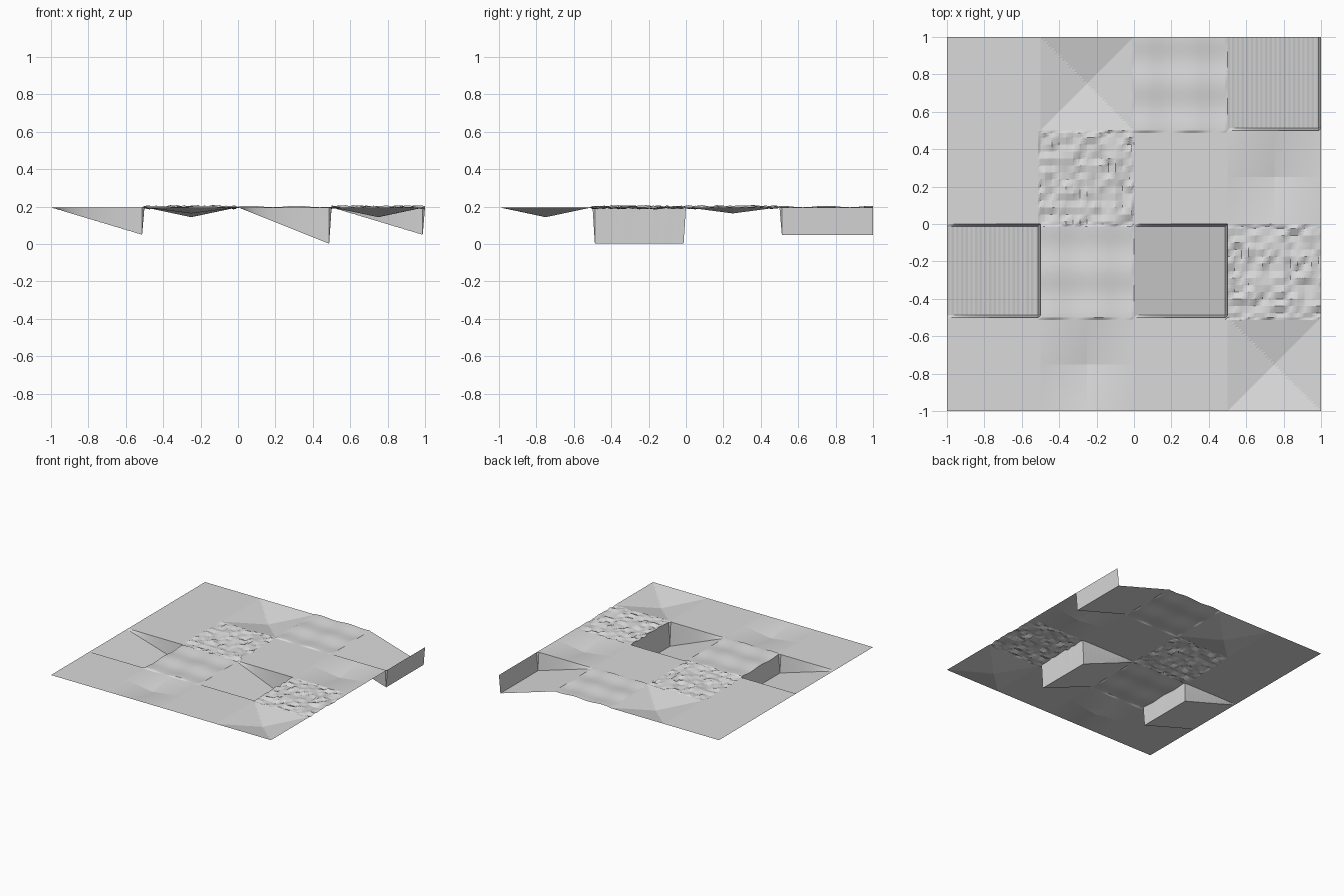
import bpy
import math
import random

random.seed(4)
CELLS = 40                    # grid cells along one tile
TILES = 4                     # tiles along one side
STEP = 2 / (CELLS * TILES)    # width of one cell
BASE = 0.196                  # height of the level ground
QUANTUM = 0.0025              # smallest height step

if "Cube" in bpy.data.objects:
    bpy.data.objects.remove(bpy.data.objects["Cube"], do_unlink=True)

ground = bpy.data.materials.new("ground_grey")
ground.use_nodes = True
grey = (0.7, 0.7, 0.7, 1)
ground.diffuse_color = grey
ground.node_tree.nodes["Principled BSDF"].inputs["Base Color"].default_value = grey

# Tile kinds, back row first
LAYOUT = [
    ["flat", "pit", "waves", "ridged_ramp"],
    ["flat", "rough", "flat", "bowl"],
    ["ridged_ramp", "waves", "smooth_ramp", "rough"],
    ["flat", "bowl", "flat", "pit"],
]

# Coarse random lattice for the rough tiles
COARSE = 3
lattice = [[random.uniform(-0.0115, 0.0115) for _ in range(60)] for _ in range(60)]


def flat(u, v):
    return 0


def pit(u, v):
    """Four straight slopes meeting in the middle."""
    return -0.053 * 2 * min(u, v, 1 - u, 1 - v)


def bowl(u, v):
    """Soft dip, deepest in the middle."""
    return -0.033 * (1 - abs(2 * u - 1)) * (1 - abs(2 * v - 1))


def waves(u, v):
    return 0.004 * (math.cos(4 * math.pi * v) + math.sin(4 * math.pi * u))


def ramp(depth, u, v):
    """Slope down towards +x, ending in a cliff; cliffs on both sides too."""
    if v < 0.001 or u > 0.999:
        return 0
    return -round(depth * u / QUANTUM + 0.01) * QUANTUM


def ridged_ramp(u, v):
    return ramp(0.15, u, v)


def smooth_ramp(u, v):
    return ramp(0.2, u, v)


def rough_at(i, j):
    """Blend the coarse lattice between its points."""
    a, s = divmod(i, COARSE)
    b, t = divmod(j, COARSE)
    s, t = s / COARSE, t / COARSE
    low = lattice[a][b] * (1 - s) + lattice[a + 1][b] * s
    high = lattice[a][b + 1] * (1 - s) + lattice[a + 1][b + 1] * s
    return low * (1 - t) + high * t


SHAPES = {"flat": flat, "pit": pit, "bowl": bowl, "waves": waves,
          "ridged_ramp": ridged_ramp, "smooth_ramp": smooth_ramp}


def height(i, j):
    """Ground height at a grid point, shared by neighbouring tiles."""
    col = min(i // CELLS, TILES - 1)
    row = min(j // CELLS, TILES - 1)
    kind = LAYOUT[TILES - 1 - row][col]
    if kind == "rough":
        return BASE + rough_at(i, j)
    return BASE + SHAPES[kind](i / CELLS - col, j / CELLS - row)


def build_tile(col, row):
    """One square patch of triangles, split along the same diagonal."""
    kind = LAYOUT[TILES - 1 - row][col]
    n = CELLS + 1
    verts, faces = [], []
    for j in range(row * CELLS, row * CELLS + n):
        for i in range(col * CELLS, col * CELLS + n):
            verts.append((i * STEP - 1, j * STEP - 1, height(i, j)))
    for j in range(CELLS):
        for i in range(CELLS):
            a = j * n + i
            faces.append((a, a + 1, a + n + 1))
            faces.append((a, a + n + 1, a + n))
    mesh = bpy.data.meshes.new(f"{kind}_tile")
    mesh.from_pydata(verts, [], faces)
    mesh.materials.append(ground)
    tile = bpy.data.objects.new(f"{kind}_tile", mesh)
    bpy.context.collection.objects.link(tile)


for row in range(TILES):
    for col in range(TILES):
        build_tile(col, row)
